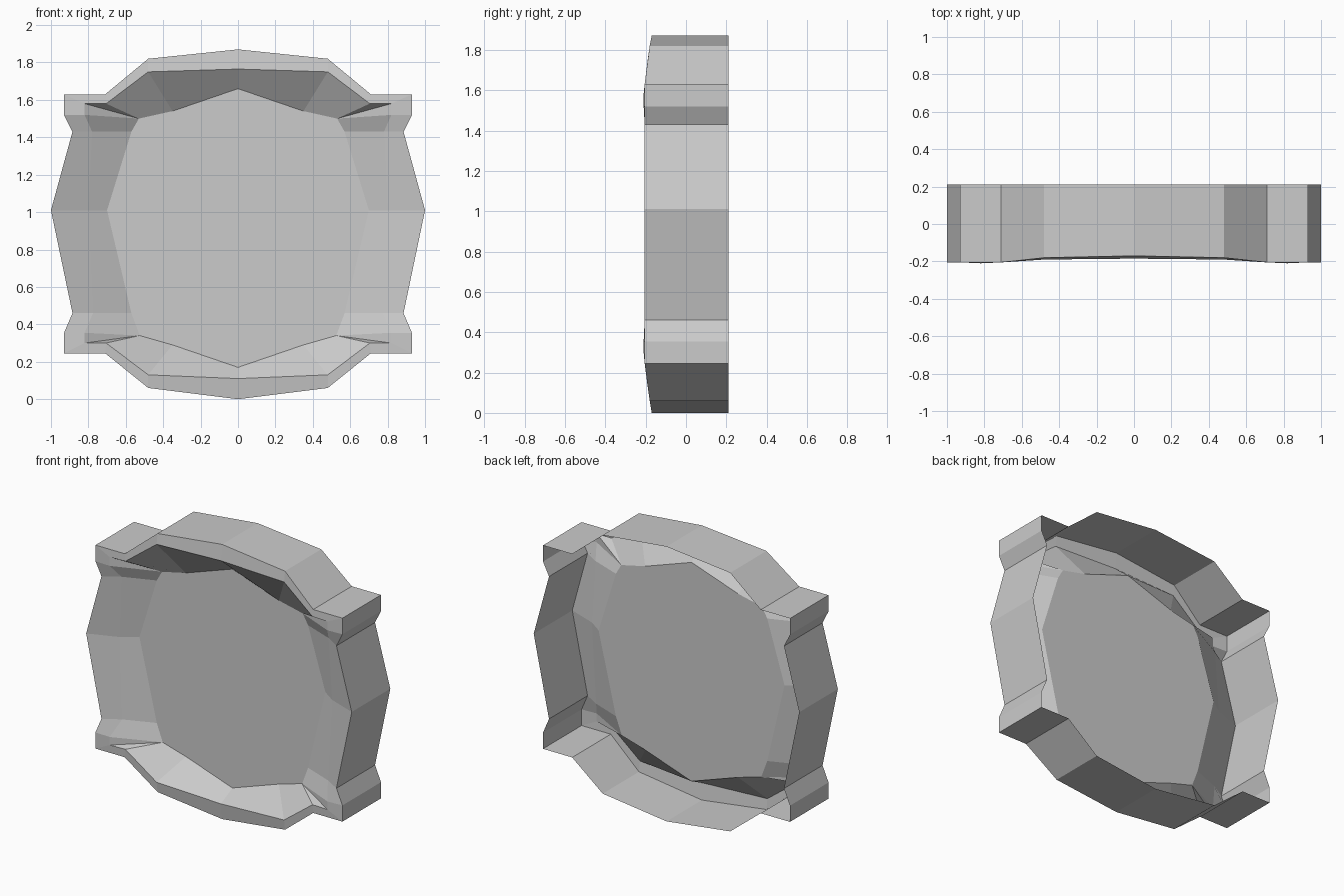
import bpy
import bmesh

if "Cube" in bpy.data.objects:
    bpy.data.objects.remove(bpy.data.objects["Cube"])

BACK_Y, PANEL_Y = 0.21, -0.06

# Right-hand half profiles, top to bottom: (x, y, z)
outer = [(0, -.17, 1.87), (.48, -.18, 1.82), (.71, -.205, 1.63), (.93, -.205, 1.63),
         (.93, -.205, 1.52), (.885, -.205, 1.43), (1, -.205, 1.01), (.885, -.205, .46),
         (.93, -.205, .355), (.93, -.205, .245), (.71, -.205, .245), (.48, -.18, .06),
         (0, -.17, 0)]
inner = [(0, -.185, 1.765), (.48, -.19, 1.75), (.705, -.205, 1.58), (.82, -.21, 1.58),
         (.82, -.21, 1.52), (.78, -.14, 1.43), (.80, -.13, 1.01), (.775, -.14, .46),
         (.82, -.21, .355), (.82, -.21, .30), (.705, -.205, .30), (.48, -.19, .13),
         (0, -.185, .11)]
# Panel outline (x, z); corner points repeat where the recess narrows
panel = [(0, 1.66), (.35, 1.54), (.53, 1.50), (.53, 1.50), (.53, 1.50), (.57, 1.43),
         (.70, 1.01), (.57, .46), (.525, .34), (.525, .34), (.525, .34), (.35, .29),
         (0, .17)]


def mirrored(half):
    """Close a half profile into a full loop by mirroring it across x = 0."""
    return half + [(-x, y, z) for x, y, z in half[-2:0:-1]]


def finish(name, bm):
    bmesh.ops.remove_doubles(bm, verts=bm.verts, dist=1e-4)
    mesh = bpy.data.meshes.new(name)
    bm.to_mesh(mesh)
    bm.free()
    bpy.context.collection.objects.link(bpy.data.objects.new(name, mesh))


def strip(name, loop_a, loop_b):
    """Bridge two matching closed loops with flat faces."""
    bm = bmesh.new()
    a = [bm.verts.new(p) for p in loop_a]
    b = [bm.verts.new(p) for p in loop_b]
    n = len(a)
    for i in range(n):
        j = (i + 1) % n
        bm.faces.new((a[i], b[i], b[j], a[j]))
    finish(name, bm)


outer_loop = mirrored(outer)
inner_loop = mirrored(inner)
back_loop = [(x, BACK_Y, z) for x, y, z in outer_loop]
panel_loop = mirrored([(x, PANEL_Y, z) for x, z in panel])

# Open-backed shell: side wall, front rim and sloped recess
strip("outer_wall", back_loop, outer_loop)
strip("front_rim", outer_loop, inner_loop)
strip("recess_slope", inner_loop, panel_loop)

# Flat panel closing the opening
bm = bmesh.new()
unique = list(dict.fromkeys(panel_loop))
bm.faces.new([bm.verts.new(p) for p in reversed(unique)])
finish("centre_panel", bm)
